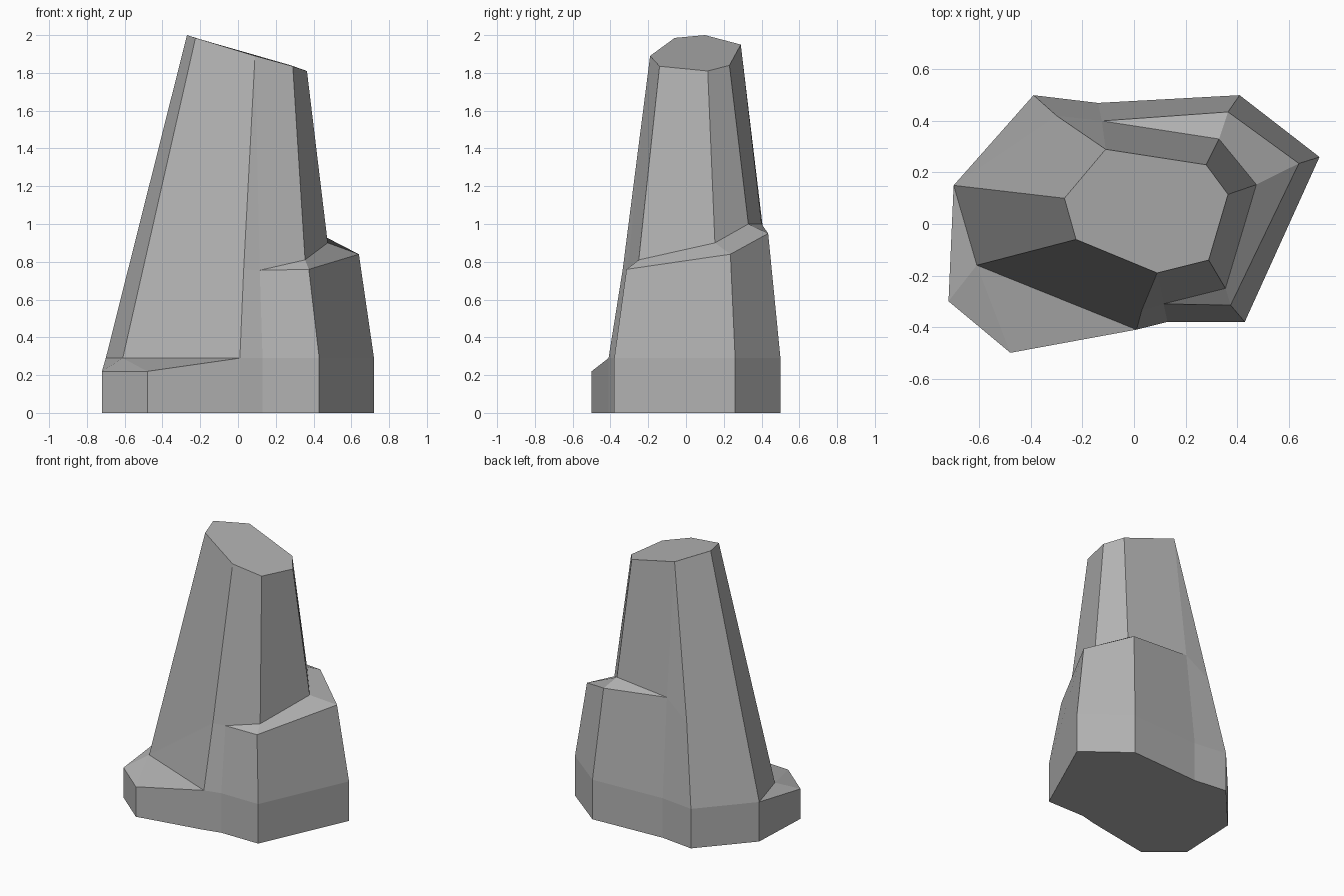
import bpy
import bmesh

cube = bpy.data.objects.get("Cube")
if cube:
    bpy.data.objects.remove(cube, do_unlink=True)

stone = bpy.data.materials.new("grey_stone")
stone.use_nodes = True
grey = (0.45, 0.45, 0.45, 1)
stone.diffuse_color = grey
stone.node_tree.nodes["Principled BSDF"].inputs["Base Color"].default_value = grey

# Footprint of the rock, counter-clockwise from the back of the right side
outline = [(-.7, .15), (-.72, -.3), (-.48, -.5), (.01, -.41), (.13, -.38),
           (.43, -.38), (.72, .26), (.41, .5), (-.14, .47), (-.39, .5)]
SIDE, FOOT_A, FOOT_B, FRONT, FRONT_TIP, CORNER, SHOULDER, REAR, REAR_TIP, SPUR = range(len(outline))


def changed(ring, edits):
    """Copy a ring, moving only the named corners."""
    return [edits.get(i, point) for i, point in enumerate(ring)]


# Ground ring and plinth ring, the plinth dipping at the foot
ground = [(x, y, 0) for x, y in outline]
plinth = [(x, y, .22 if i in (FOOT_A, FOOT_B) else .29) for i, (x, y) in enumerate(outline)]

# The foot closes in to one corner of the spire
spire_corner = (-.61, -.16, .29)
foot_ledge = changed(plinth, {FOOT_A: spire_corner, FOOT_B: spire_corner})

# Outer and inner rim of the shoulder ledge
outer_ledge = changed(foot_ledge, {
    FRONT: (.03, -.335, .76), FRONT_TIP: (.115, -.31, .755),
    CORNER: (.375, -.315, .76), SHOULDER: (.64, .235, .84),
    REAR: (.365, .435, .95), REAR_TIP: (-.125, .4, 1), SPUR: (-.3, .42, .87)})
inner_ledge = changed(outer_ledge, {
    CORNER: (.355, -.25, .81), SHOULDER: (.475, .153, .9), REAR: (.33, .33, 1)})

# Slanted seven-sided top
left_front, mid_front, back = (-.225, -.06, 1.985), (.09, -.19, 1.89), (-.11, .29, 1.95)
summit = [(-.27, .1, 2), left_front, left_front, mid_front, mid_front,
          (.29, -.14, 1.835), (.365, .115, 1.81), (.28, .23, 1.84), back, back]

bm = bmesh.new()
corners = {}


def add_face(points):
    """Make a face, sharing corners and dropping repeated ones."""
    unique = list(dict.fromkeys(points))
    if len(unique) > 2:
        for p in unique:
            if p not in corners:
                corners[p] = bm.verts.new(p)
        bm.faces.new([corners[p] for p in unique])


# Skin the rings from the ground to the summit
rings = [ground, plinth, foot_ledge, outer_ledge, inner_ledge, summit]
for low, high in zip(rings, rings[1:]):
    for i in range(len(outline)):
        j = (i + 1) % len(outline)
        add_face([low[i], low[j], high[j], high[i]])
add_face(ground[::-1])
add_face(summit)
bmesh.ops.recalc_face_normals(bm, faces=bm.faces[:])

mesh = bpy.data.meshes.new("rock_spire")
bm.to_mesh(mesh)
bm.free()
mesh.materials.append(stone)
rock = bpy.data.objects.new("rock_spire", mesh)
bpy.context.collection.objects.link(rock)
